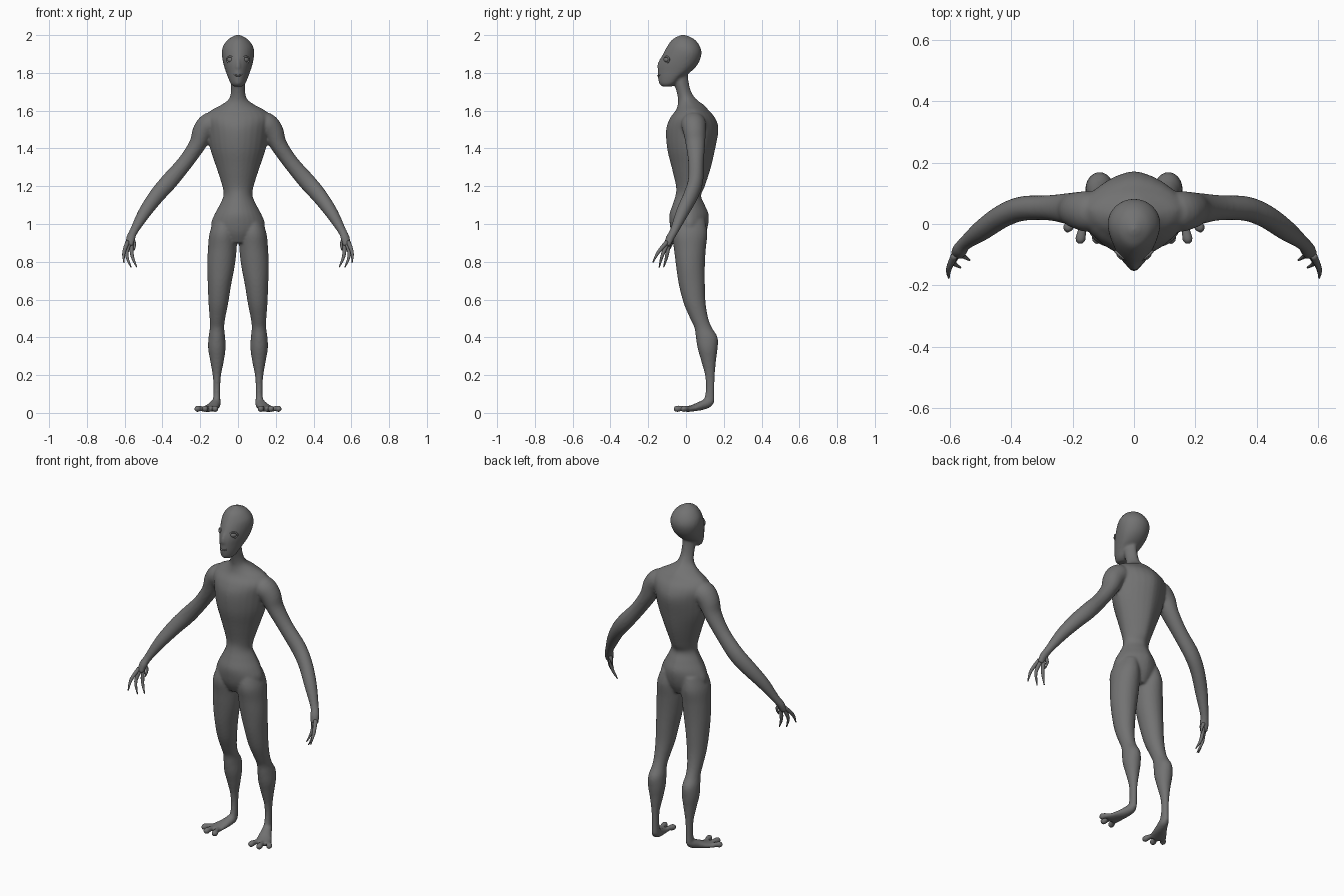
import bpy, bmesh, math
from mathutils import Vector, Matrix

skin = bpy.data.materials.new("grey_skin")
skin.diffuse_color = (0.17, 0.17, 0.17, 1)
N = 28


def smooth_rows(rows, steps=4):
    """Catmull-Rom interpolation of section rows."""
    out = []
    for i in range(len(rows) - 1):
        a, b, c, d = (rows[max(i - 1, 0)], rows[i], rows[i + 1],
                      rows[min(i + 2, len(rows) - 1)])
        for k in range(steps):
            t = k / steps
            out.append([0.5 * (2 * q + (r - p) * t + (2 * p - 5 * q + 4 * r - s) * t * t
                               + (3 * q - p - 3 * r + s) * t ** 3)
                        for p, q, r, s in zip(a, b, c, d)])
    out.append(list(rows[-1]))
    return out


def skin_rings(bm, rings):
    """Bridge rings of points into a closed tube."""
    vs = [[bm.verts.new(p) for p in ring] for ring in rings]
    n = len(vs[0])
    for a, b in zip(vs, vs[1:]):
        for i in range(n):
            j = (i + 1) % n
            bm.faces.new((a[i], a[j], b[j], b[i]))
    bm.faces.new(vs[0][::-1])
    bm.faces.new(vs[-1])


def power(v, p):
    return math.copysign(abs(v) ** p, v)


def loft(bm, rows, side=1, front=1.0, back=1.0):
    """Horizontal sections: z, centre x, half width, front y, widest y, back y."""
    rings = []
    for z, cx, hw, yf, yc, yb in smooth_rows(rows):
        ring = []
        for i in range(N):
            a = 2 * math.pi * i / N
            c, s = math.cos(a), math.sin(a)
            p = back if s > 0 else front
            depth = yb - yc if s > 0 else yc - yf
            ring.append((side * (cx + hw * power(c, p)), yc + depth * power(s, p), z))
        rings.append(ring)
    skin_rings(bm, rings)


def tube(bm, rows, side=1, n=16):
    """Sections along a path: x, y, z, half width, half height."""
    rows = smooth_rows(rows)
    pts = [Vector(r[:3]) for r in rows]
    rings = []
    for i, r in enumerate(rows):
        d = (pts[min(i + 1, len(pts) - 1)] - pts[max(i - 1, 0)]).normalized()
        u = d.cross(Vector((0, 0, 1))).normalized()
        w = u.cross(d)
        ring = []
        for k in range(n):
            a = 2 * math.pi * k / n
            p = pts[i] + u * r[3] * math.cos(a) + w * r[4] * math.sin(a)
            ring.append((side * p.x, p.y, p.z))
        rings.append(ring)
    skin_rings(bm, rings)


def finish(bm, name):
    bmesh.ops.recalc_face_normals(bm, faces=bm.faces)
    for f in bm.faces:
        f.smooth = True
    me = bpy.data.meshes.new(name)
    bm.to_mesh(me)
    bm.free()
    me.materials.append(skin)
    ob = bpy.data.objects.new(name, me)
    bpy.context.collection.objects.link(ob)
    return ob


# body: torso and neck
body = bmesh.new()
loft(body, [
    (0.90, 0, 0.08, -0.05, 0.02, 0.08), (0.95, 0, 0.13, -0.075, 0.02, 0.105),
    (1.00, 0, 0.143, -0.086, 0.02, 0.118), (1.05, 0, 0.125, -0.088, 0.02, 0.12),
    (1.10, 0, 0.098, -0.072, 0.02, 0.10), (1.15, 0, 0.077, -0.056, 0.02, 0.08),
    (1.20, 0, 0.083, -0.053, 0.02, 0.10), (1.30, 0, 0.115, -0.076, 0.03, 0.132),
    (1.40, 0, 0.148, -0.10, 0.04, 0.155), (1.50, 0, 0.165, -0.105, 0.045, 0.172),
    (1.56, 0, 0.175, -0.085, 0.045, 0.155), (1.60, 0, 0.145, -0.055, 0.045, 0.122),
    (1.63, 0, 0.09, -0.044, 0.03, 0.095), (1.66, 0, 0.05, -0.042, 0.005, 0.055),
    (1.70, 0, 0.038, -0.05, -0.01, 0.028), (1.75, 0, 0.037, -0.065, -0.025, 0.015),
    (1.80, 0, 0.035, -0.07, -0.03, 0.01)], front=1.1, back=1.25)

# head with a tapered face
loft(body, [
    (1.728, 0, 0.022, -0.125, -0.10, -0.075), (1.742, 0, 0.038, -0.142, -0.085, -0.052),
    (1.775, 0, 0.053, -0.148, -0.06, -0.02), (1.81, 0, 0.066, -0.148, -0.03, 0.03),
    (1.85, 0, 0.078, -0.143, -0.01, 0.065), (1.90, 0, 0.086, -0.122, 0, 0.082),
    (1.94, 0, 0.080, -0.10, -0.005, 0.074), (1.975, 0, 0.055, -0.075, -0.01, 0.048),
    (1.993, 0, 0.026, -0.045, -0.015, 0.016), (2.002, 0, 0.006, -0.025, -0.02, -0.01)],
    front=1.15)
tube(body, [(0, -0.118, 1.89, 0.007, 0.008), (0, -0.140, 1.855, 0.009, 0.008),
            (0, -0.146, 1.825, 0.013, 0.008)])

for s in (1, -1):
    # legs
    loft(body, [
        (1.02, 0.07, 0.055, -0.06, 0.015, 0.10), (0.95, 0.079, 0.072, -0.075, 0.015, 0.113),
        (0.87, 0.083, 0.076, -0.064, 0.02, 0.105), (0.78, 0.09, 0.073, -0.053, 0.02, 0.10),
        (0.68, 0.098, 0.062, -0.038, 0.03, 0.10), (0.58, 0.104, 0.052, -0.012, 0.045, 0.104),
        (0.50, 0.109, 0.041, 0.022, 0.07, 0.118), (0.45, 0.111, 0.038, 0.045, 0.09, 0.138),
        (0.40, 0.112, 0.044, 0.052, 0.11, 0.167), (0.34, 0.112, 0.046, 0.062, 0.115, 0.167),
        (0.27, 0.111, 0.035, 0.082, 0.12, 0.158), (0.19, 0.112, 0.021, 0.102, 0.127, 0.152),
        (0.11, 0.112, 0.018, 0.104, 0.127, 0.15), (0.06, 0.113, 0.020, 0.09, 0.12, 0.15),
        (0.045, 0.113, 0.016, 0.09, 0.12, 0.14)], side=s)
    # feet
    tube(body, [(0.114, 0.135, 0.062, 0.018, 0.018), (0.116, 0.115, 0.052, 0.026, 0.026),
                (0.128, 0.08, 0.038, 0.032, 0.024), (0.146, 0.04, 0.026, 0.042, 0.018),
                (0.16, 0.008, 0.02, 0.048, 0.015), (0.163, -0.008, 0.018, 0.042, 0.012)], side=s)
    # toes
    for tx, ty, bx, by in ((0.120, -0.05, 0.134, 0.01), (0.175, -0.05, 0.163, 0.01),
                           (0.215, -0.012, 0.188, 0.022)):
        mx, my = (tx + bx) / 2, (ty + by) / 2
        tube(body, [(bx, by, 0.02, 0.016, 0.014), (mx, my, 0.024, 0.014, 0.014),
                    (tx, ty, 0.021, 0.018, 0.018), (tx + (tx - bx) * 0.3, ty - 0.014, 0.016, 0.008, 0.009)], side=s)
    # arms and palms
    tube(body, [(0.09, 0.035, 1.545, 0.05, 0.05), (0.145, 0.04, 1.53, 0.066, 0.062),
                (0.183, 0.045, 1.49, 0.060, 0.058), (0.215, 0.05, 1.42, 0.051, 0.045),
                (0.28, 0.053, 1.325, 0.041, 0.041), (0.365, 0.05, 1.225, 0.040, 0.045),
                (0.43, 0.025, 1.15, 0.038, 0.042), (0.495, -0.02, 1.06, 0.034, 0.034),
                (0.55, -0.062, 0.965, 0.023, 0.022), (0.568, -0.085, 0.925, 0.025, 0.021),
                (0.576, -0.10, 0.885, 0.022, 0.016)], side=s, n=N)

ob = finish(body, "body")
rm = ob.modifiers.new("blend", 'REMESH')
rm.mode = 'VOXEL'
rm.voxel_size = 0.007
rm.use_smooth_shade = True
sm = ob.modifiers.new("soften", 'SMOOTH')
sm.factor = 0.5
sm.iterations = 5

for s, label in ((1, "left"), (-1, "right")):
    # long curved fingers
    bm = bmesh.new()
    for base, mid, tip in (((0.584, -0.10, 0.905), (0.604, -0.147, 0.85), (0.604, -0.176, 0.795)),
                           ((0.576, -0.098, 0.90), (0.589, -0.125, 0.835), (0.566, -0.142, 0.77)),
                           ((0.565, -0.09, 0.90), (0.560, -0.102, 0.83), (0.536, -0.118, 0.772)),
                           ((0.562, -0.08, 0.925), (0.548, -0.078, 0.895), (0.550, -0.092, 0.86))):
        tube(bm, [(*base, 0.012, 0.012), (*mid, 0.009, 0.009), (*tip, 0.003, 0.003)], side=s, n=10)
    finish(bm, label + "_fingers")

    # eyeballs and eyelid rims
    place = (Matrix.Translation((s * 0.042, -0.104, 1.87))
             @ Matrix.Rotation(s * math.radians(38), 4, 'Z')
             @ Matrix.Rotation(math.radians(90), 4, 'X'))
    bm = bmesh.new()
    bmesh.ops.create_uvsphere(bm, u_segments=20, v_segments=12, radius=0.018,
                              matrix=place @ Matrix.Diagonal((1, 0.75, 0.6, 1)))
    finish(bm, label + "_eye")
    bm = bmesh.new()
    rings = [[place @ Vector(((0.022 + 0.005 * math.cos(b)) * math.cos(a),
                              (0.016 + 0.005 * math.cos(b)) * math.sin(a),
                              0.005 * math.sin(b)))
              for b in (k * math.pi / 4 for k in range(8))]
             for a in (i * math.pi / 12 for i in range(24))]
    vs = [[bm.verts.new(p) for p in r] for r in rings]
    for i in range(24):
        for k in range(8):
            a, b, m = vs[i], vs[(i + 1) % 24], (k + 1) % 8
            bm.faces.new((a[k], a[m], b[m], b[k]))
    finish(bm, label + "_eyelid")

# lips
bm = bmesh.new()
tube(bm, [(-0.034, -0.113, 1.803, 0.003, 0.002), (-0.018, -0.136, 1.790, 0.005, 0.004),
          (0, -0.147, 1.785, 0.006, 0.005), (0.018, -0.136, 1.790, 0.005, 0.004),
          (0.034, -0.113, 1.803, 0.003, 0.002)], n=10)
finish(bm, "lips")
